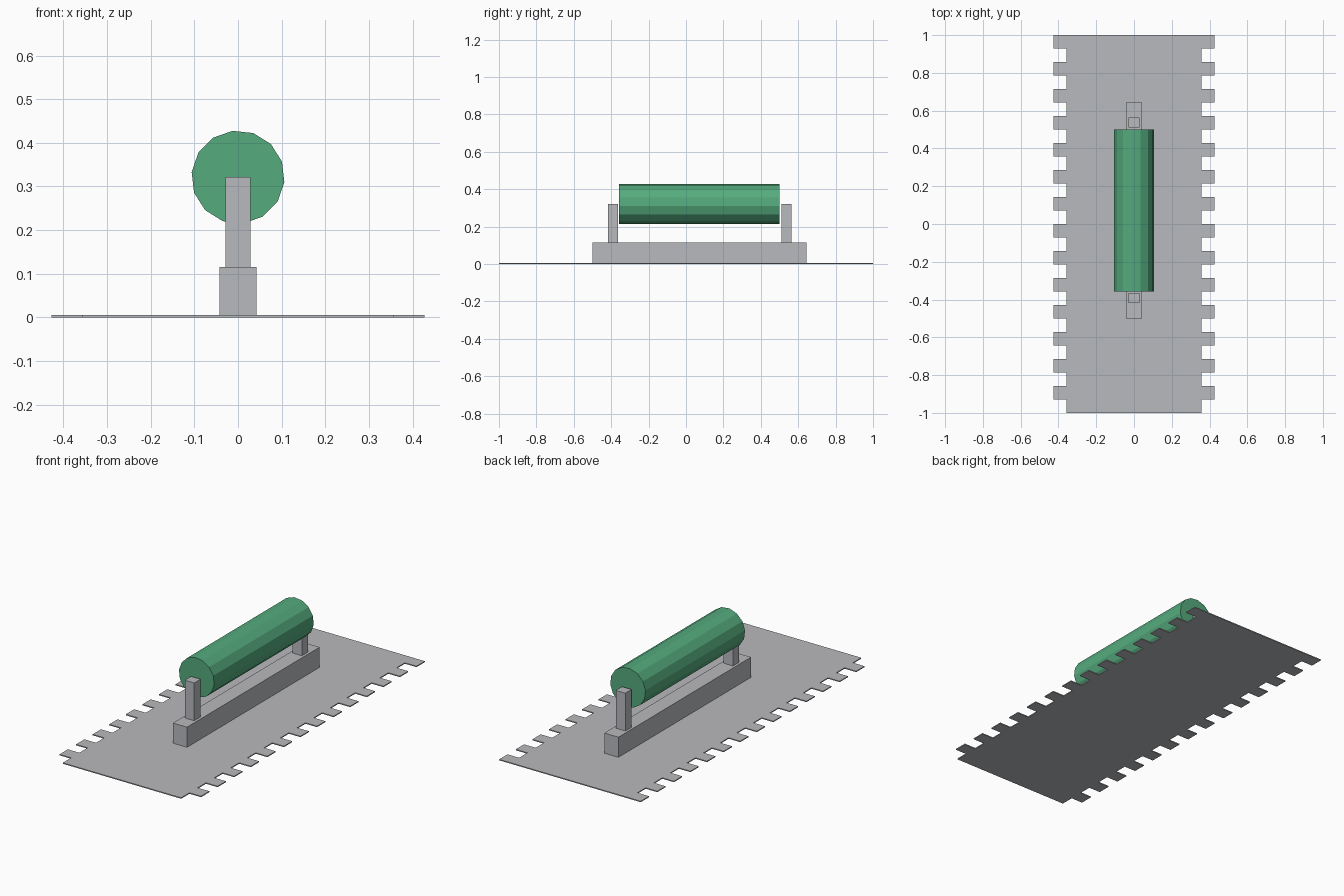
import bpy, bmesh, math
from mathutils import Matrix, Vector

if "Cube" in bpy.data.objects:
    bpy.data.objects.remove(bpy.data.objects["Cube"])


def material(name, rgb):
    m = bpy.data.materials.new(name)
    m.diffuse_color = (*rgb, 1)
    m.use_nodes = True
    m.node_tree.nodes["Principled BSDF"].inputs["Base Color"].default_value = m.diffuse_color
    return m


steel = material("steel grey", (0.485, 0.492, 0.515))
green = material("grip green", (0.09, 0.405, 0.205))


def finish(bm, name, mat):
    bmesh.ops.recalc_face_normals(bm, faces=bm.faces[:])
    me = bpy.data.meshes.new(name)
    bm.to_mesh(me)
    bm.free()
    me.materials.append(mat)
    ob = bpy.data.objects.new(name, me)
    bpy.context.collection.objects.link(ob)
    return ob


def box(name, half_x, y0, y1, z0, z1, mat):
    bm = bmesh.new()
    size = Matrix.Diagonal((2 * half_x, y1 - y0, z1 - z0, 1))
    place = Matrix.Translation((0, (y0 + y1) / 2, (z0 + z1) / 2))
    bmesh.ops.create_cube(bm, size=1, matrix=place @ size)
    return finish(bm, name, mat)


# Notched plate: square teeth of one pitch along both long edges
THICK, INNER, OUTER, STEPS = 0.0055, 0.357, 0.427, 28
right = []
for i in range(STEPS):
    x = INNER if i % 2 == 0 else OUTER
    right += [(x, -1 + 2 * i / STEPS), (x, -1 + 2 * (i + 1) / STEPS)]
outline = right + [(-x, y) for x, y in reversed(right)]
bm = bmesh.new()
face = bm.faces.new([bm.verts.new((x, y, 0)) for x, y in outline])
ext = bmesh.ops.extrude_face_region(bm, geom=[face], use_keep_orig=True)
top = [g for g in ext["geom"] if isinstance(g, bmesh.types.BMVert)]
bmesh.ops.translate(bm, verts=top, vec=Vector((0, 0, THICK)))
finish(bm, "notched_plate", steel)

# Mounting bar and the two handle posts
box("mounting_bar", 0.0425, -0.5, 0.643, THICK, 0.1155, steel)
box("front_post", 0.0286, -0.418, -0.364, 0.1155, 0.3214, steel)
box("back_post", 0.0286, 0.51, 0.564, 0.1155, 0.3214, steel)

# Fourteen-sided grip lying along y
Y0, Y1, R, SIDES = -0.357, 0.501, 0.1068, 14
bm = bmesh.new()
pose = (Matrix.Translation((0, (Y0 + Y1) / 2, 0.3214))
        @ Matrix.Rotation(math.radians(90), 4, 'X'))
rings = []
for z in (-(Y1 - Y0) / 2, (Y1 - Y0) / 2):
    angles = [math.radians(-6.3) + math.tau * i / SIDES for i in range(SIDES)]
    rings.append([bm.verts.new(pose @ Vector((R * math.cos(a), R * math.sin(a), z)))
                  for a in angles])
for ring in rings:
    bm.faces.new(ring)
for i in range(SIDES):
    j = (i + 1) % SIDES
    bm.faces.new((rings[0][i], rings[0][j], rings[1][j], rings[1][i]))
finish(bm, "grip", green)
